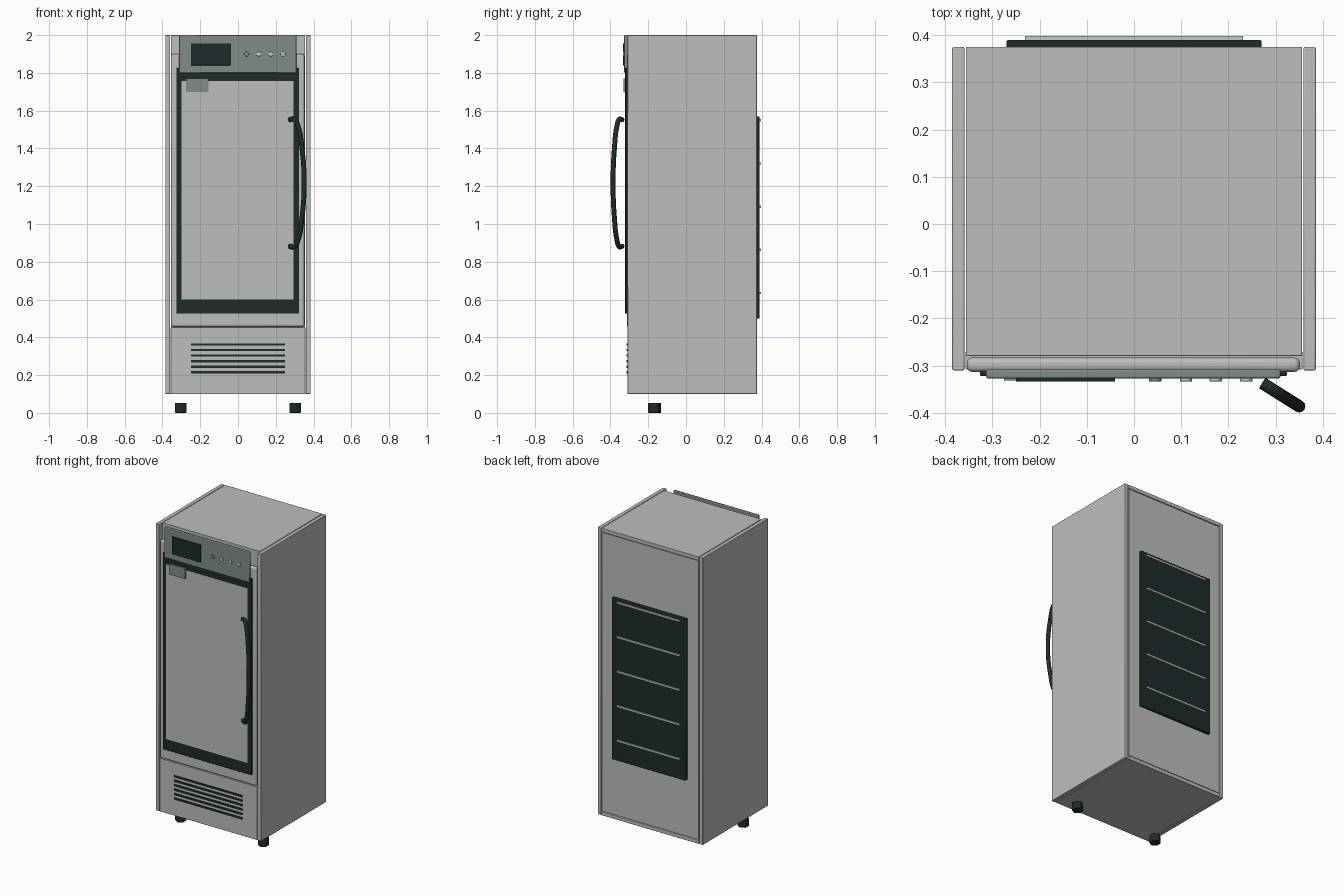
import bpy
import math
from mathutils import Vector

cube = bpy.data.objects.get("Cube")
if cube:
    bpy.data.objects.remove(cube, do_unlink=True)


def make_material(name, r, g, b):
    m = bpy.data.materials.new(name)
    m.use_nodes = True
    m.diffuse_color = (r, g, b, 1)
    m.node_tree.nodes["Principled BSDF"].inputs["Base Color"].default_value = (r, g, b, 1)
    return m


steel = make_material("light grey steel", 0.50, 0.52, 0.51)
grey = make_material("mid grey panel", 0.22, 0.26, 0.26)
black = make_material("near black plastic", 0.013, 0.024, 0.024)
silver = make_material("pale silver", 0.58, 0.60, 0.59)


def finish(ob, name, mat, bevel=0, segments=2):
    ob.name = name
    ob.data.materials.clear()
    ob.data.materials.append(mat)
    if bevel:
        mod = ob.modifiers.new("Bevel", 'BEVEL')
        mod.width = bevel
        mod.segments = segments
        bpy.ops.object.shade_smooth_by_angle(angle=math.radians(40))
    return ob


def box(name, x, y, z, mat, bevel=0, segments=2):
    """Box given by its (min, max) range on each axis."""
    ranges = (x, y, z)
    bpy.ops.mesh.primitive_cube_add(size=1, location=[(a + b) / 2 for a, b in ranges])
    ob = bpy.context.object
    ob.scale = [b - a for a, b in ranges]
    bpy.ops.object.transform_apply(location=False, rotation=False, scale=True)
    return finish(ob, name, mat, bevel, segments)


def cylinder(name, loc, radius, depth, sides, mat, rot=(0, 0, 0), bevel=0):
    bpy.ops.mesh.primitive_cylinder_add(vertices=sides, radius=radius, depth=depth,
                                        location=loc, rotation=rot)
    return finish(bpy.context.object, name, mat, bevel)


# Cabinet shell: side panels with a fine seam to the core
for name, s in (("left", 1), ("right", -1)):
    box(name + "_side_panel", sorted((s * 0.359, s * 0.385)), (-0.31, 0.375),
        (0.1, 2.0), steel, 0.003)
box("cabinet_core", (-0.356, 0.356), (-0.28, 0.368), (0.103, 1.99), steel)
box("top_panel", (-0.356, 0.356), (-0.28, 0.375), (1.975, 2.0), steel, 0.002)
box("bottom_panel", (-0.356, 0.356), (-0.28, 0.375), (0.1, 0.125), steel, 0.002)
box("back_panel", (-0.352, 0.352), (0.36, 0.372), (0.129, 1.971), steel)

# Lower front with vent slots
box("lower_front_panel", (-0.357, 0.357), (-0.308, -0.27), (0.1, 0.452), steel, 0.002)
for i in range(6):
    z = 0.215 + i * 0.0295
    box(f"vent_slot_{i + 1}", (-0.25, 0.25), (-0.314, -0.307), (z - 0.006, z + 0.006), black)

# Door with dark surround and inset face
box("door", (-0.354, 0.351), (-0.313, -0.283), (0.456, 1.9), steel, 0.011, 4)
box("door_surround", (-0.326, 0.324), (-0.322, -0.305), (0.525, 1.826), black, 0.003)
box("door_face", (-0.299, 0.295), (-0.324, -0.318), (0.6, 1.757), steel)
box("door_label", (-0.275, -0.155), (-0.331, -0.323), (1.7, 1.77), grey)

# Control panel with display and buttons
box("control_panel", (-0.313, 0.31), (-0.327, -0.308), (1.8, 2.0), grey, 0.004)
box("display", (-0.25, -0.04), (-0.334, -0.326), (1.84, 1.956), black, 0.002)
for i, x in enumerate((0.045, 0.11, 0.173, 0.238)):
    cylinder(f"button_{i + 1}", (x, -0.33, 1.9), 0.013, 0.008, 20,
             silver if i else grey, (math.pi / 2, 0, 0), 0.002)

# Bowed door handle, swept along a curve
upper = [(0.272, 0.335), (0.298, 0.337), (0.318, 0.30), (0.338, 0.19)]
profile = upper + [(0.350, 0)] + [(x, -h) for x, h in reversed(upper)]
curve = bpy.data.curves.new("handle_path", 'CURVE')
curve.dimensions = '3D'
curve.bevel_depth = 0.013
curve.bevel_resolution = 4
curve.use_fill_caps = True
curve.resolution_u = 8
spline = curve.splines.new('BEZIER')
spline.bezier_points.add(len(profile) - 1)
for point, (x, h) in zip(spline.bezier_points, profile):
    point.co = Vector((x, -0.337 - (x - 0.272) * 0.63, 1.217 + h))
    point.handle_left_type = point.handle_right_type = 'AUTO'
path = bpy.data.objects.new("handle_path", curve)
bpy.context.collection.objects.link(path)
bpy.ops.object.select_all(action='DESELECT')
path.select_set(True)
bpy.context.view_layer.objects.active = path
bpy.ops.object.convert(target='MESH')
handle = finish(bpy.context.object, "door_handle", black)
bpy.ops.object.shade_smooth_by_angle(angle=math.radians(50))

# Rear condenser cover with pale rails
box("rear_cover", (-0.27, 0.27), (0.366, 0.39), (0.5, 1.57), black, 0.004)
for i in range(5):
    z = 0.635 + i * 0.2285
    box(f"rear_rail_{i + 1}", (-0.231, 0.231), (0.388, 0.398), (z - 0.006, z + 0.006), silver)

# Front feet
for name, x in (("left", 0.303), ("right", -0.303)):
    cylinder(name + "_foot", (x, -0.166, 0.026), 0.035, 0.052, 6, black, bevel=0.003)
